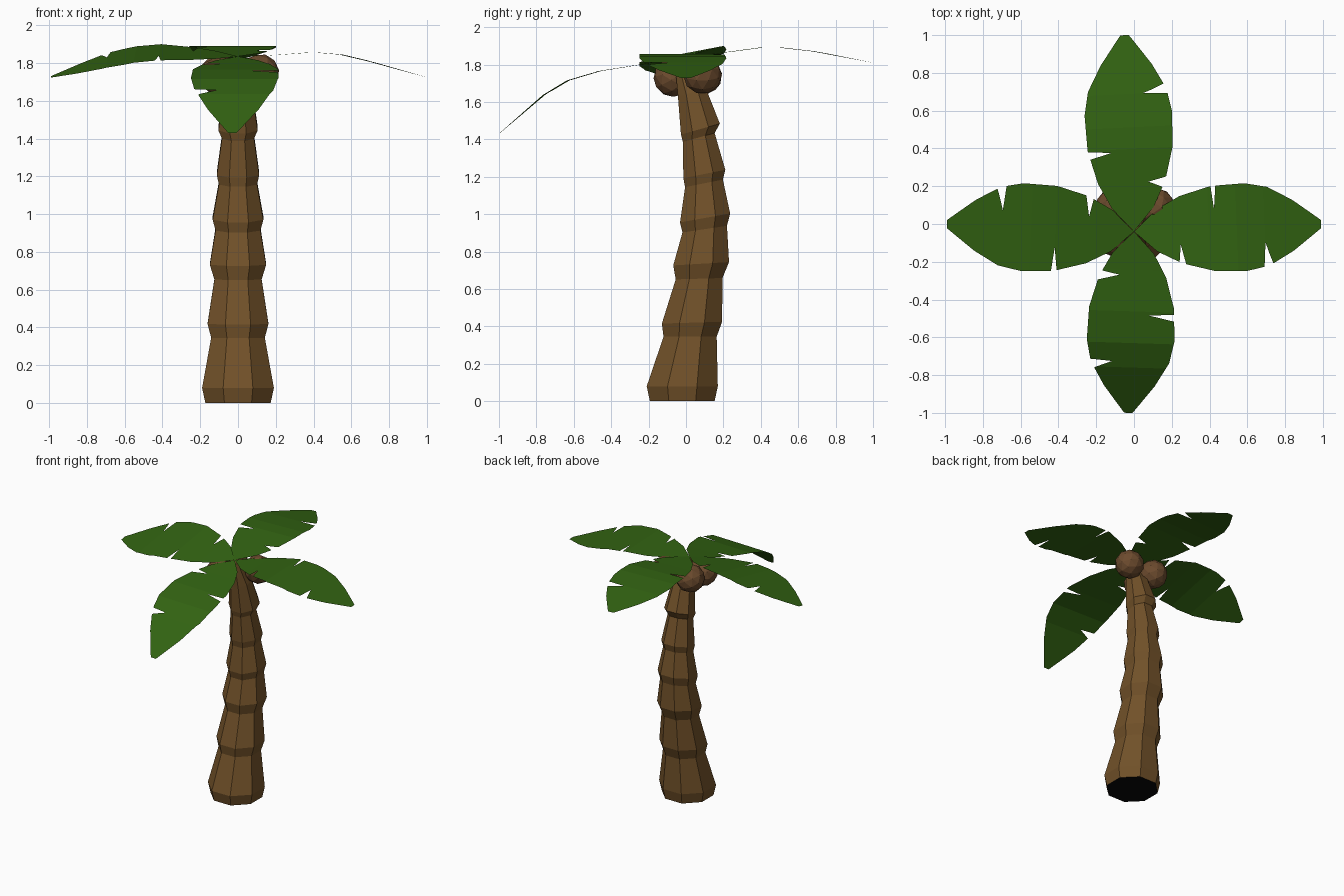
import bpy, bmesh, math
from mathutils import Vector

if "Cube" in bpy.data.objects:
    bpy.data.objects.remove(bpy.data.objects["Cube"])


def material(name, rgb):
    m = bpy.data.materials.new(name)
    m.diffuse_color = (*rgb, 1)
    m.use_nodes = True
    m.node_tree.nodes["Principled BSDF"].inputs["Base Color"].default_value = m.diffuse_color
    return m


BARK = material("bark_brown", (0.165, 0.082, 0.022))
NUT = material("coconut_brown", (0.150, 0.070, 0.027))
LEAF = material("leaf_green", (0.032, 0.125, 0.006))
BLACK = material("base_black", (0.002, 0.002, 0.002))


def finish(bm, name, *mats):
    me = bpy.data.meshes.new(name)
    bm.to_mesh(me)
    bm.free()
    for m in mats:
        me.materials.append(m)
    ob = bpy.data.objects.new(name, me)
    bpy.context.collection.objects.link(ob)
    return ob


def lerp(table, t):
    for (a, va), (b, vb) in zip(table, table[1:]):
        if t <= b:
            return va + (vb - va) * (t - a) / (b - a)
    return table[-1][1]


# Trunk: stacked octagonal rings (z, y centre, half width, tilt)
rings = [
    (0.00, -0.02, 0.173, 0), (0.08, -0.02, 0.19, 0),
    (0.345, 0.022, 0.142, 0), (0.42, 0.032, 0.161, 0.03),
    (0.655, 0.07, 0.125, 0.03), (0.735, 0.081, 0.149, 0.06),
    (0.92, 0.10, 0.119, 0.15), (0.98, 0.102, 0.134, 0.18),
    (1.165, 0.096, 0.101, 0.2), (1.215, 0.098, 0.112, 0.2),
    (1.41, 0.068, 0.085, 0.28), (1.455, 0.077, 0.104, 0.28),
    (1.65, 0.032, 0.075, 0.28), (1.82, -0.03, 0.03, 0.2),
]
bm = bmesh.new()
loops = []
for z, cy, hw, tilt in rings:
    r = hw / math.cos(math.pi / 8)
    loop = []
    for i in range(8):
        a = math.pi / 8 + i * math.pi / 4
        dy = r * math.sin(a)
        loop.append(bm.verts.new((r * math.cos(a), cy + dy, z + tilt * dy)))
    loops.append(loop)
for lo, hi in zip(loops, loops[1:]):
    for i in range(8):
        j = (i + 1) % 8
        bm.faces.new((lo[i], lo[j], hi[j], hi[i]))
bm.faces.new(loops[-1])
bm.faces.new(loops[0][::-1]).material_index = 1
finish(bm, "trunk", BARK, BLACK)

# Coconuts: faceted balls under the crown
for n, (x, y, z) in enumerate([(0.115, 0.088, 1.745), (-0.10, 0.09, 1.74), (-0.10, -0.07, 1.73)]):
    bm = bmesh.new()
    bmesh.ops.create_icosphere(bm, subdivisions=2, radius=0.104)
    ob = finish(bm, f"coconut_{n + 1}", NUT)
    ob.location = (x, y, z)
    ob.rotation_euler = (0.4 * n, 0.3, 0.9 * n)

# Fronds: drooping sheets with torn notches in the edges
WIDTH = [(0, 0), (0.12, 0.11), (0.25, 0.178), (0.42, 0.225), (0.6, 0.232),
         (0.72, 0.208), (0.85, 0.135), (0.95, 0.06), (1, 0.022)]


def edge_width(f, notches):
    w = lerp(WIDTH, f)
    for a, mid, b, depth in notches:
        if a < f < b:
            w *= lerp([(a, 1), (mid, depth), (b, 1)], f)
    return w


def frond(name, tip, heights, left, right, tilt=0.0):
    start = Vector((0, -0.04))
    axis = Vector(tip) - start
    side = Vector((-axis.y, axis.x)).normalized()
    stops = {f for f, _ in WIDTH} | {f for f, _ in heights}
    stops |= {v for n in left + right for v in n[:3]}
    bm = bmesh.new()
    prev = None
    for f in sorted(stops):
        p = start + axis * f
        z = lerp(heights, f)
        row = []
        for w in (edge_width(f, left), 0, -edge_width(f, right)):
            q = p + side * w
            row.append(bm.verts.new((q.x, q.y, z + tilt * w)))
        if prev:
            for i in (0, 1):
                bm.faces.new((prev[i], prev[i + 1], row[i + 1], row[i]))
        prev = row
    bmesh.ops.remove_doubles(bm, verts=bm.verts, dist=1e-4)
    finish(bm, name, LEAF)


frond("frond_back", (-0.05, 1.0),
      [(0, 1.835), (0.24, 1.865), (0.42, 1.89), (0.53, 1.89), (0.7, 1.87), (1, 1.81)],
      left=[(0.375, 0.405, 0.413, 0.45)],
      right=[(0.22, 0.25, 0.272, 0.5), (0.695, 0.702, 0.745, 0.4)])
frond("frond_front", (-0.03, -1.0),
      [(0, 1.835), (0.21, 1.80), (0.44, 1.765), (0.615, 1.715), (0.75, 1.637), (1, 1.43)],
      left=[(0.453, 0.46, 0.49, 0.4)],
      right=[(0.22, 0.24, 0.27, 0.4), (0.708, 0.717, 0.755, 0.45)])
frond("frond_right", (0.99, 0.0),
      [(0, 1.835), (0.2, 1.842), (0.4, 1.857), (0.55, 1.845), (0.7, 1.81), (1, 1.727)],
      left=[(0.418, 0.432, 0.444, 0.45)],
      right=[(0.237, 0.247, 0.272, 0.45), (0.69, 0.7, 0.738, 0.4)])
frond("frond_left", (-0.99, 0.0),
      [(0, 1.835), (0.2, 1.848), (0.42, 1.857), (0.55, 1.845), (0.7, 1.815), (1, 1.727)],
      left=[(0.405, 0.42, 0.435, 0.45)],
      right=[(0.222, 0.243, 0.262, 0.4), (0.69, 0.705, 0.738, 0.4)],
      tilt=-0.19)
